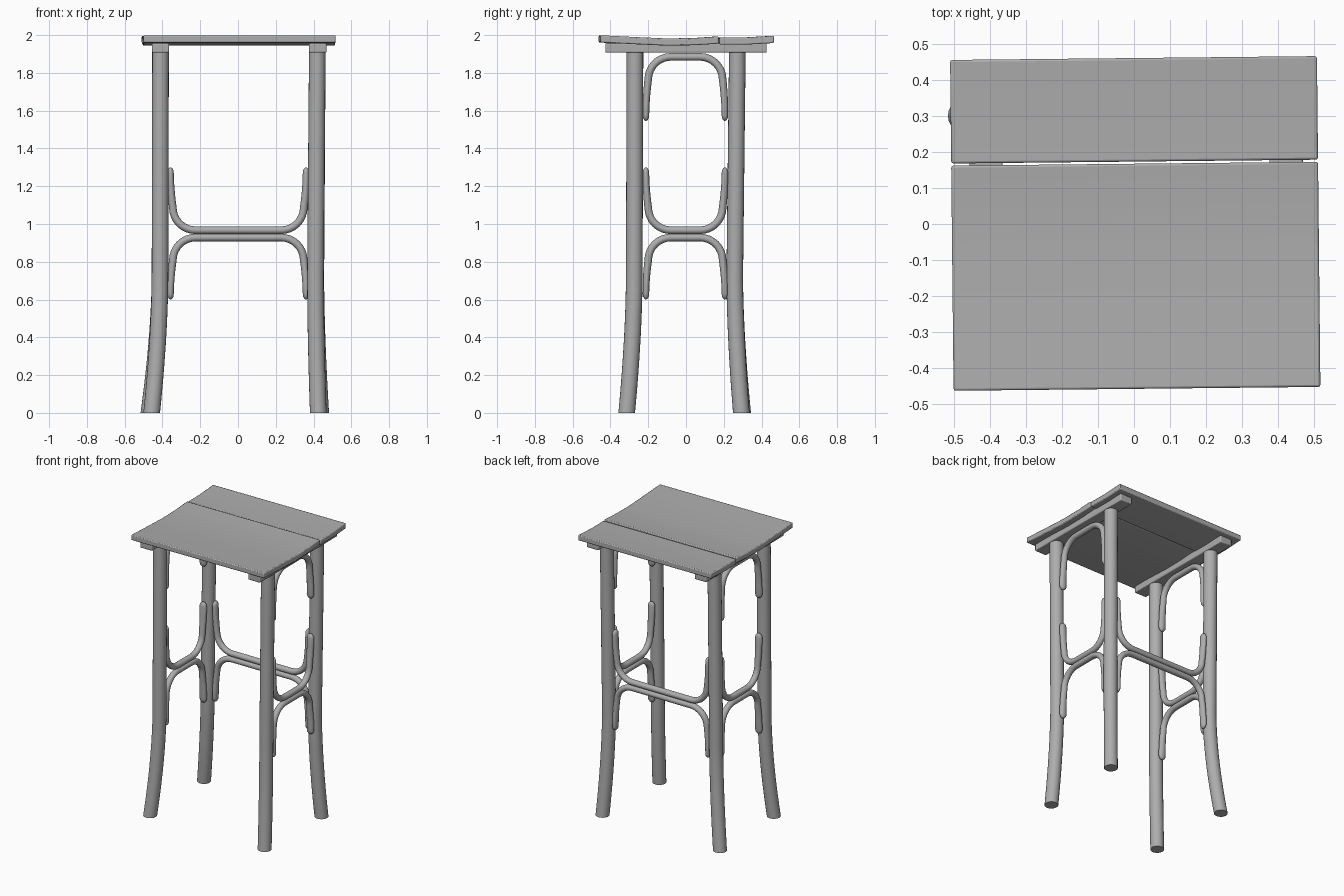
import bpy, bmesh, math
from mathutils import Vector

cube = bpy.data.objects.get("Cube")
if cube:
    bpy.data.objects.remove(cube, do_unlink=True)

GREY = (0.42, 0.42, 0.42, 1)
grey = bpy.data.materials.new("plain grey")
grey.use_nodes = True
grey.diffuse_color = GREY
grey.node_tree.nodes["Principled BSDF"].inputs["Base Color"].default_value = GREY


def finish(name, bm, bevel=0):
    bmesh.ops.recalc_face_normals(bm, faces=bm.faces)
    mesh = bpy.data.meshes.new(name)
    bm.to_mesh(mesh)
    bm.free()
    mesh.materials.append(grey)
    ob = bpy.data.objects.new(name, mesh)
    bpy.context.collection.objects.link(ob)
    if bevel:
        mod = ob.modifiers.new("soft edges", 'BEVEL')
        mod.width, mod.segments = bevel, 2
        mod.limit_method, mod.angle_limit = 'ANGLE', math.radians(40)
    bpy.ops.object.select_all(action='DESELECT')
    ob.select_set(True)
    bpy.context.view_layer.objects.active = ob
    bpy.ops.object.shade_smooth_by_angle(angle=math.radians(40))
    return ob


def sweep(name, points, sizes, axis, tangent=None, sides=16):
    """Elliptical tube; sizes hold (in-plane, across) radii at each point."""
    bm = bmesh.new()
    rings = []
    last = len(points) - 1
    for i, (p, (a, b)) in enumerate(zip(points, sizes)):
        t = tangent or (points[min(i + 1, last)] - points[max(i - 1, 0)]).normalized()
        side = t.cross(axis).normalized()
        angles = [math.tau * k / sides for k in range(sides)]
        rings.append([bm.verts.new(p + side * a * math.cos(w) + axis * b * math.sin(w))
                      for w in angles])
    for r, s in zip(rings, rings[1:]):
        for k in range(sides):
            n = (k + 1) % sides
            bm.faces.new((r[k], r[n], s[n], s[k]))
    bm.faces.new(rings[0])
    bm.faces.new(rings[-1])
    return finish(name, bm)


def plank(name, top, thickness, x0, x1):
    """Board running along x with a cupped (y, z) top profile."""
    bm = bmesh.new()
    outline = top + [(y, z - thickness) for y, z in reversed(top)]
    face = bm.faces.new([bm.verts.new((x0, y, z)) for y, z in outline])
    ext = bmesh.ops.extrude_face_region(bm, geom=[face])
    moved = [v for v in ext["geom"] if isinstance(v, bmesh.types.BMVert)]
    bmesh.ops.translate(bm, verts=moved, vec=(x1 - x0, 0, 0))
    # the extrusion can keep or drop the starting face, so close any open end
    rim = [e for e in bm.edges if e.is_boundary]
    if rim:
        bmesh.ops.holes_fill(bm, edges=rim, sides=0)
    return finish(name, bm, 0.006)


# Seat boards, slightly askew on the frame
front_top = [(-0.457, 1.999), (-0.3, 1.991), (-0.1, 1.982), (0.05, 1.985), (0.167, 1.993)]
back_top = [(0.173, 1.987), (0.3, 1.987), (0.46, 1.996)]
for name, top in (("seat_front_board", front_top), ("seat_back_board", back_top)):
    plank(name, top, 0.038, -0.505, 0.512).rotation_euler.z = math.radians(0.6)

# Rails under the seat
for name, x in (("right_rail", -0.41), ("left_rail", 0.422)):
    plank(name, [(-0.427, 1.957), (0.427, 1.957)], 0.05, x - 0.046, x + 0.046)

# Legs, straight above and flaring outward at the foot: top, knee, foot (x, y)
UP = Vector((0, 0, 1))
KNEE, TOP = 0.72, 1.92
legs = {
    "front_right_leg": ((-0.41, -0.27), (-0.413, -0.274), (-0.457, -0.314)),
    "back_right_leg": ((-0.41, 0.272), (-0.413, 0.258), (-0.472, 0.3)),
    "front_left_leg": ((0.42, -0.27), (0.41, -0.274), (0.425, -0.314)),
    "back_left_leg": ((0.42, 0.272), (0.412, 0.258), (0.438, 0.293)),
}
for name, ends in legs.items():
    top, knee, foot = (Vector(e) for e in ends)
    path = []
    for i in range(13):
        t = i / 12
        xy = knee.lerp(foot, (1 - t) ** 1.7)
        path.append(Vector((xy.x, xy.y, KNEE * t)))
    path.append(Vector((top.x, top.y, TOP)))
    sweep(name, path, [(0.044, 0.044)] * len(path), Vector((1, 0, 0)), UP, 20)


# Bent braces: a bar with rounded corners and flattened ends against the legs
def half_brace(u, bar_z, end_z, middle, bend=0.12, lean=0.012):
    s = 1 if end_z > bar_z else -1
    d = 1 if middle > u else -1
    out = []
    # rounded tip
    for w in (5, 30, 60, 90):
        a = math.radians(w)
        out.append((u, end_z - s * 0.03 * (1 - math.cos(a)),
                    0.017 * math.sin(a), 0.026 * math.sin(a)))
    # flat pad easing into the round bar
    start = bar_z + s * bend
    pad_z = end_z - s * 0.03
    for t in (0.3, 0.6, 0.85):
        out.append((u + d * lean * t * t, pad_z + (start - pad_z) * t,
                    0.017 + 0.003 * t, 0.026 - 0.005 * t))
    # rounded corner
    for i in range(9):
        a = math.pi / 2 * i / 8
        out.append((u + d * (lean + bend * (1 - math.cos(a))),
                    start - s * bend * math.sin(a), 0.02, 0.021))
    return out


def brace(name, u0, u1, bar_z, end_z, place, axis):
    mid = (u0 + u1) / 2
    run = half_brace(u0, bar_z, end_z, mid) + half_brace(u1, bar_z, end_z, mid)[::-1]
    sweep(name, [place(u, z) for u, z, _, _ in run], [(a, b) for _, _, a, b in run], axis)


levels = {"seat_arch": (1.885, 1.545), "upper_brace": (0.967, 1.3), "lower_brace": (0.928, 0.6)}
for level, (bar_z, end_z) in levels.items():
    for side, x in (("right", -0.412), ("left", 0.414)):
        brace(f"{side}_{level}", -0.212, 0.206, bar_z, end_z,
              lambda u, z: Vector((x, u, z)), Vector((1, 0, 0)))
    if level != "seat_arch":
        brace(f"back_{level}", -0.357, 0.36, bar_z, end_z,
              lambda u, z: Vector((u, 0.262, z)), Vector((0, 1, 0)))
